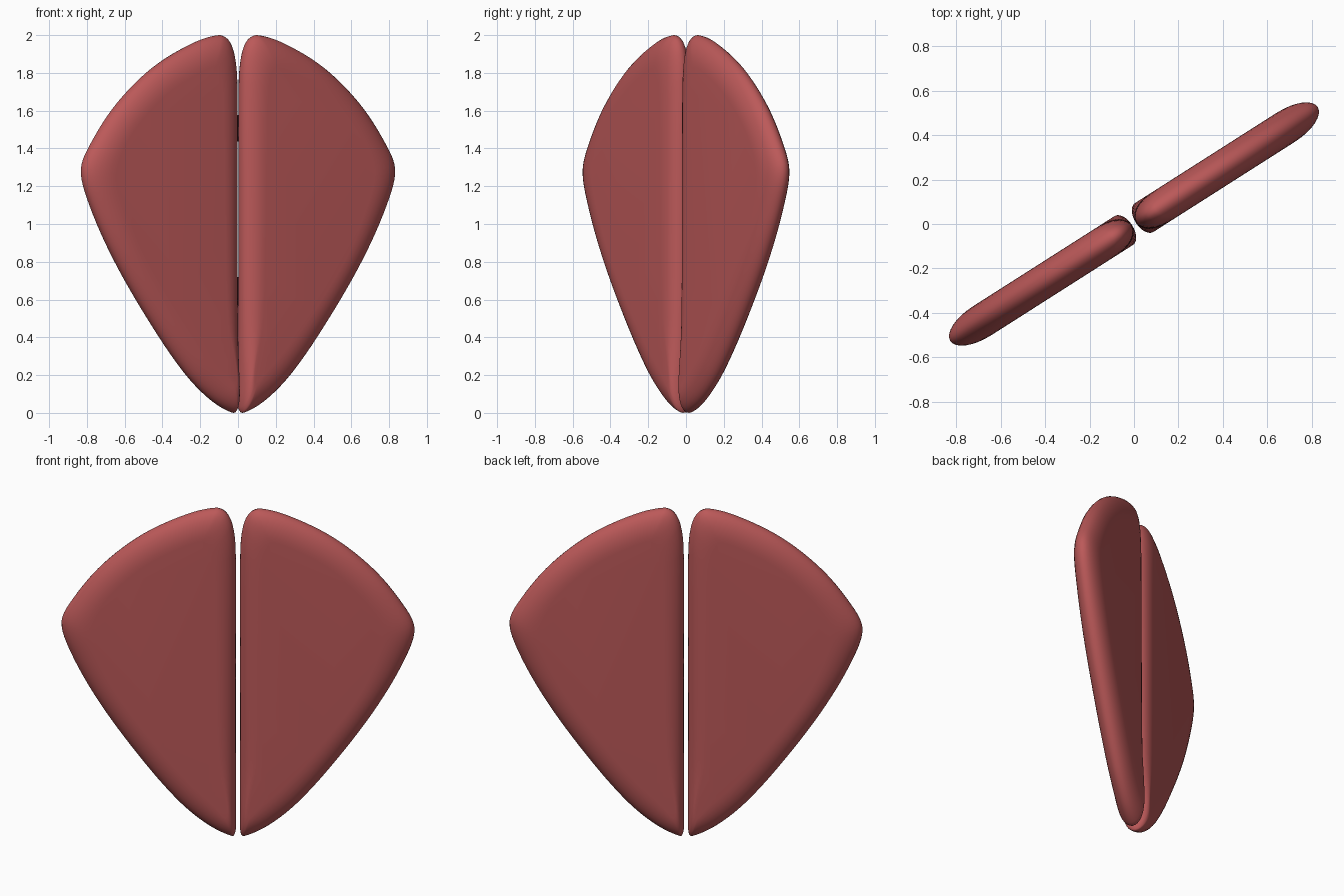
import bpy, bmesh, math
from mathutils import Vector, Matrix

if "Cube" in bpy.data.objects:
    bpy.data.objects.remove(bpy.data.objects["Cube"])

HALF_THICK = 0.077
TURN = math.radians(32.5)

# rim of one lobe (u, z) and the matching border of its flat face
RIM = [(.03, 0), (.013, .03), (.011, .15), (.012, .5), (.012, 1.2), (.013, 1.75),
       (.03, 1.9), (.065, 1.975), (.12, 2.0), (.284, 1.957), (.53, 1.83), (.75, 1.645),
       (.91, 1.44), (.98, 1.29), (.93, 1.107), (.776, .813), (.557, .49), (.34, .22),
       (.175, .073)]
FLAT = [(.07, .14), (.055, .16), (.06, .25), (.11, .5), (.13, 1.2), (.14, 1.65),
        (.15, 1.76), (.17, 1.81), (.2, 1.83), (.29, 1.80), (.49, 1.69), (.66, 1.54),
        (.77, 1.39), (.81, 1.26), (.77, 1.11), (.66, .87), (.46, .58), (.26, .34),
        (.13, .21)]


def smooth_loop(points, steps=6):
    """Closed curve through the points, tangents weighted by spacing."""
    p = [Vector(q) for q in points]
    n = len(p)
    out = []
    for i in range(n):
        a, b, c, d = (p[(i + k) % n] for k in (-1, 0, 1, 2))
        l0, l1, l2 = (b - a).length, (c - b).length, (d - c).length
        m0 = (c - a) / (l0 + l1) * l1
        m1 = (d - b) / (l1 + l2) * l1
        for s in range(steps):
            t = s / steps
            out.append(b * (2*t**3 - 3*t**2 + 1) + m0 * (t**3 - 2*t**2 + t)
                       + c * (3*t**2 - 2*t**3) + m1 * (t**3 - t**2))
    return out


def make_lobe(name, angle, mat):
    rim, flat = smooth_loop(RIM), smooth_loop(FLAT)
    n = len(rim)
    bm = bmesh.new()
    rings = []
    # rounded edge running from the back face over the rim to the front face
    for k in range(-8, 9):
        a = k / 8 * math.pi / 2
        f = 1 - math.cos(a)
        ring = []
        for r, q in zip(rim, flat):
            w = r.lerp(q, f)
            ring.append(bm.verts.new((w.x, HALF_THICK * math.sin(a), w.y)))
        rings.append(ring)
    for lo, hi in zip(rings, rings[1:]):
        for i in range(n):
            j = (i + 1) % n
            bm.faces.new((lo[i], lo[j], hi[j], hi[i]))
    # flat faces
    bm.faces.new(rings[0])
    bm.faces.new(rings[-1])
    bmesh.ops.recalc_face_normals(bm, faces=bm.faces)
    bm.transform(Matrix.Rotation(angle, 4, 'Z'))
    for face in bm.faces:
        face.smooth = True
    me = bpy.data.meshes.new(name)
    bm.to_mesh(me)
    bm.free()
    me.materials.append(mat)
    ob = bpy.data.objects.new(name, me)
    bpy.context.collection.objects.link(ob)


red = bpy.data.materials.new("red")
red.diffuse_color = (0.5, 0.1, 0.1, 1)
red.use_nodes = True
red.node_tree.nodes["Principled BSDF"].inputs["Base Color"].default_value = red.diffuse_color

# two matching lobes, half a turn apart
make_lobe("right_lobe", TURN, red)
make_lobe("left_lobe", TURN + math.pi, red)
